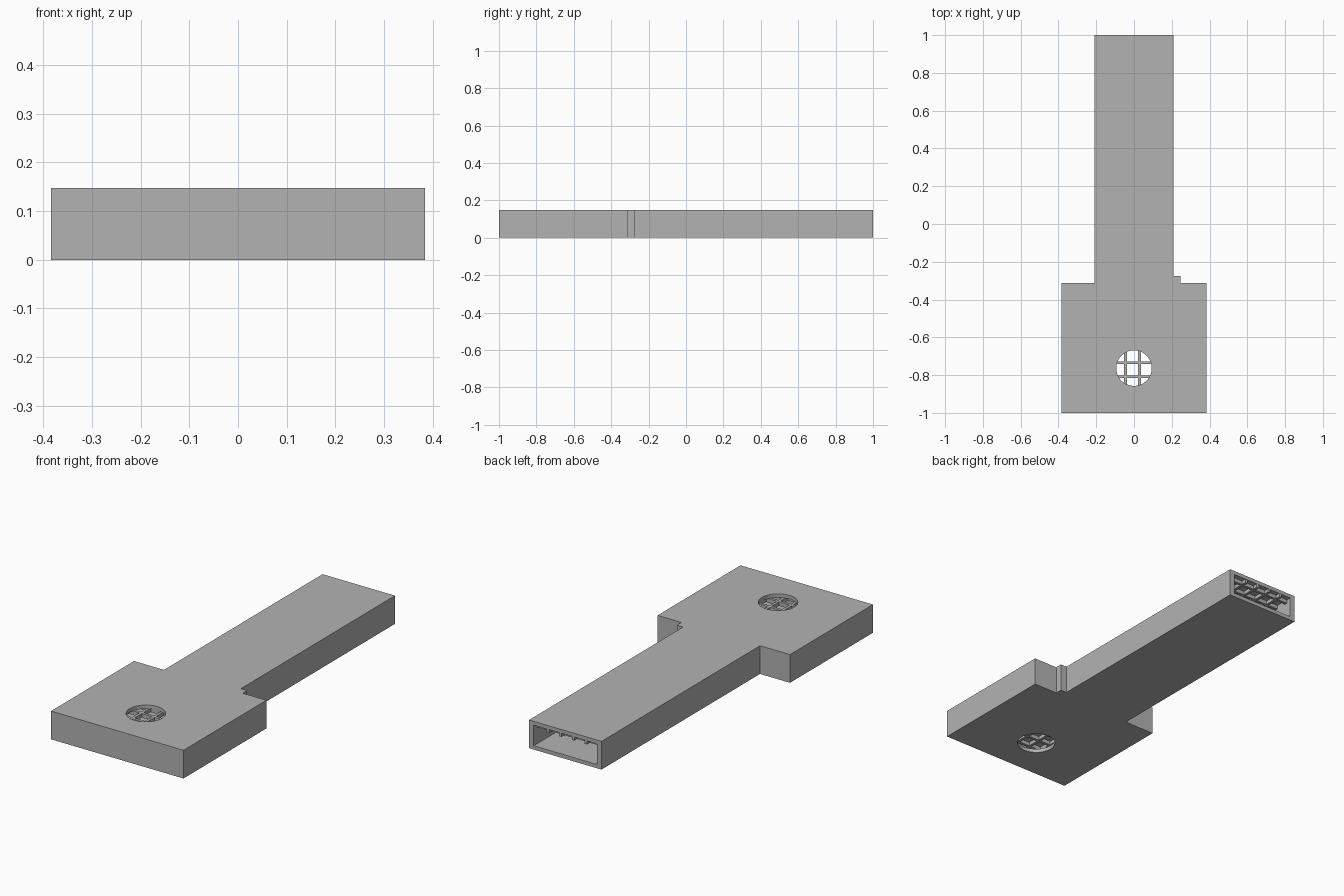
import bpy
import bmesh
from mathutils import Matrix

old = bpy.data.objects.get("Cube")
if old:
    bpy.data.objects.remove(old, do_unlink=True)

# Main dimensions
HEIGHT, SKIN, WALL = 0.148, 0.02, 0.027
HEAD_X, SHAFT_X, STEP_Y = 0.384, 0.21, -0.313
TAB_X, TAB_Y = 0.246, -0.276
HOLE_Y, HOLE_R = -0.763, 0.094
PITCH, BAR, DEPTH = 0.074, 0.014, 0.02
CEILING = HEIGHT - SKIN

grey = bpy.data.materials.new("plain grey")
grey.use_nodes = True
colour = (0.45, 0.45, 0.45, 1)
grey.diffuse_color = colour
grey.node_tree.nodes["Principled BSDF"].inputs["Base Color"].default_value = colour


def add_object(name, bm):
    bmesh.ops.recalc_face_normals(bm, faces=bm.faces)
    mesh = bpy.data.meshes.new(name)
    bm.to_mesh(mesh)
    bm.free()
    mesh.materials.append(grey)
    obj = bpy.data.objects.new(name, mesh)
    bpy.context.collection.objects.link(obj)
    return obj


def prism(name, outline, z0, z1):
    bm = bmesh.new()
    face = bm.faces.new([bm.verts.new((x, y, z0)) for x, y in outline])
    up = bmesh.ops.extrude_face_region(bm, geom=[face])["geom"]
    verts = [v for v in up if isinstance(v, bmesh.types.BMVert)]
    bmesh.ops.translate(bm, verts=verts, vec=(0, 0, z1 - z0))
    return add_object(name, bm)


def add_box(bm, x0, x1, y0, y1, z0, z1):
    centre = Matrix.Translation(((x0 + x1) / 2, (y0 + y1) / 2, (z0 + z1) / 2))
    size = Matrix.Diagonal((x1 - x0, y1 - y0, z1 - z0, 1))
    bmesh.ops.create_cube(bm, size=1, matrix=centre @ size)


def cut(target, cutter):
    mod = target.modifiers.new("cut", "BOOLEAN")
    mod.operation = "DIFFERENCE"
    mod.solver = "EXACT"
    mod.object = cutter
    bpy.context.view_layer.objects.active = target
    bpy.ops.object.modifier_apply(modifier=mod.name)
    bpy.data.objects.remove(cutter, do_unlink=True)


# Duct body: wide head, long shaft and a small corner tab
body = prism("duct_body", [
    (-HEAD_X, -1), (HEAD_X, -1), (HEAD_X, STEP_Y), (TAB_X, STEP_Y),
    (TAB_X, TAB_Y), (SHAFT_X, TAB_Y), (SHAFT_X, 1),
    (-SHAFT_X, 1), (-SHAFT_X, STEP_Y), (-HEAD_X, STEP_Y)], 0, HEIGHT)

# Hollow interior, open at the back end
hx, sx = HEAD_X - WALL, SHAFT_X - WALL
y0, y1 = -1 + WALL, STEP_Y - WALL
cut(body, prism("cavity_cutter", [
    (-hx, y0), (hx, y0), (hx, y1), (sx, y1),
    (sx, 1.1), (-sx, 1.1), (-sx, y1), (-hx, y1)], SKIN, CEILING))

# Round hole through top and bottom
bm = bmesh.new()
bmesh.ops.create_cone(bm, cap_ends=True, segments=48, radius1=HOLE_R, radius2=HOLE_R,
                      depth=1, matrix=Matrix.Translation((0, HOLE_Y, 0)))
cut(body, add_object("hole_cutter", bm))

# Lattice of ribs under the ceiling
bm = bmesh.new()
top, low = CEILING + 0.001, CEILING - DEPTH
half, embed = BAR / 2, 0.005
for i in range(-4, 6):
    x = -0.045 + i * PITCH
    if abs(x) + half < hx:
        end = 0.999 if abs(x) + half < sx else y1 + embed
        add_box(bm, x - half, x + half, y0 - embed, end, low + 0.001, top)
for i in range(-2, 25):
    y = -0.809 + i * PITCH
    reach = (hx if y < y1 else sx) + embed
    add_box(bm, -reach, reach, y - half, y + half, low, top)
add_object("ceiling_lattice", bm)

bpy.ops.object.select_all(action="DESELECT")
body.select_set(True)
bpy.context.view_layer.objects.active = body
bpy.ops.object.shade_smooth_by_angle()
